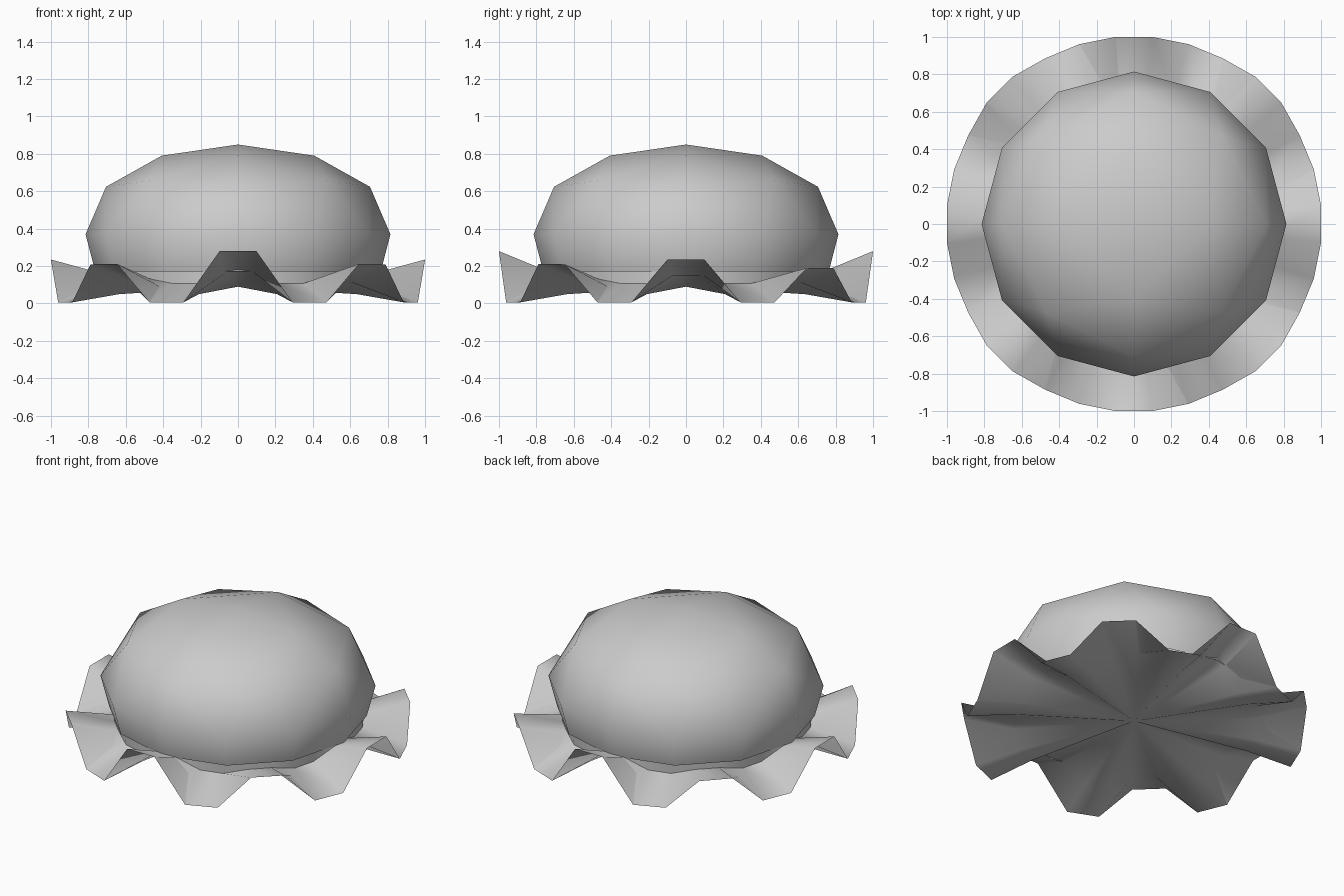
import bpy, bmesh, math
from mathutils import Vector

cube = bpy.data.objects.get("Cube")
if cube:
    bpy.data.objects.remove(cube, do_unlink=True)

grey = bpy.data.materials.new("plain grey")
grey.use_nodes = True
colour = (0.6, 0.6, 0.6, 1)
grey.diffuse_color = colour
grey.node_tree.nodes["Principled BSDF"].inputs["Base Color"].default_value = colour

RADIUS, EQUATOR, HEIGHT, TAPER = 0.815, 0.37, 0.48, 0.26


def finish(bm, name, angle):
    bmesh.ops.recalc_face_normals(bm, faces=bm.faces)
    mesh = bpy.data.meshes.new(name)
    bm.to_mesh(mesh)
    bm.free()
    mesh.materials.append(grey)
    ob = bpy.data.objects.new(name, mesh)
    bpy.context.collection.objects.link(ob)
    for o in bpy.context.selected_objects:
        o.select_set(False)
    ob.select_set(True)
    bpy.context.view_layer.objects.active = ob
    bpy.ops.object.shade_smooth_by_angle(angle=math.radians(angle))


# Dome: upper half of an eight-faced ball, each face split in thirds
def dome_point(quarter, i, j):
    parts = (i / 3, j / 3, (3 - i - j) / 3)
    d = Vector([math.sin(p * math.pi / 2) for p in parts]).normalized()
    turn = quarter * math.pi / 2
    c, s = math.cos(turn), math.sin(turn)
    return (RADIUS * (d.x * c - d.y * s), RADIUS * (d.x * s + d.y * c),
            EQUATOR + HEIGHT * max(d.z, 0) ** 0.92)


bm = bmesh.new()
for q in range(4):
    grid = {(i, j): bm.verts.new(dome_point(q, i, j))
            for i in range(4) for j in range(4 - i)}
    for i in range(3):
        for j in range(3 - i):
            bm.faces.new((grid[i, j], grid[i + 1, j], grid[i, j + 1]))
            if i + j < 2:
                bm.faces.new((grid[i + 1, j], grid[i + 1, j + 1], grid[i, j + 1]))
bmesh.ops.remove_doubles(bm, verts=bm.verts, dist=0.0005)

# Lower side of the dome, tapering inward
edges = [e for e in bm.edges if e.is_boundary]
new = bmesh.ops.extrude_edge_only(bm, edges=edges)["geom"]
drop = 0.2
for v in new:
    if isinstance(v, bmesh.types.BMVert):
        k = 1 - TAPER * drop / RADIUS
        v.co = (v.co.x * k, v.co.y * k, EQUATOR - drop)
finish(bm, "dome", 60)


# Skirt: wavy brim joined to the dome above and closed by a fan below
def on_dome(angle, z, inset=1.0):
    step = math.radians(30)
    r = (RADIUS - TAPER * (EQUATOR - z)) * inset
    r *= math.cos(step / 2) / math.cos(angle % step - step / 2)
    return r * math.cos(angle), r * math.sin(angle), z


bm = bmesh.new()
# Rim height and inner height of each kind of flap
flaps = [(0.235, 0.165), (0.2, 0.13), (0.28, 0.175), (0.2, 0.13)]
count = 32
columns = []
for i in range(count):
    angle = math.tau * (i + 0.5) / count
    c, s = math.cos(angle), math.sin(angle)
    kind = ((i + 1) // 4) % 4
    r, z, inner, under = 1.005, 0.006, 0.107, 0.05
    if i % 4 in (0, 3):
        z, inner = flaps[kind]
        under = inner - 0.015
        if kind % 2:
            r = 1.02
            z -= 0.015 * s
    points = [on_dome(angle, 0.18, 0.985), on_dome(angle, inner),
              (r * c, r * s, z), (0.72 * c, 0.72 * s, under)]
    columns.append([bm.verts.new(p) for p in points])
centre = bm.verts.new((0, 0, 0.09))
for i in range(count):
    a, b = columns[i], columns[(i + 1) % count]
    for k in range(3):
        bm.faces.new((a[k], b[k], b[k + 1], a[k + 1]))
    bm.faces.new((a[3], b[3], centre))
finish(bm, "wavy_skirt", 60)
